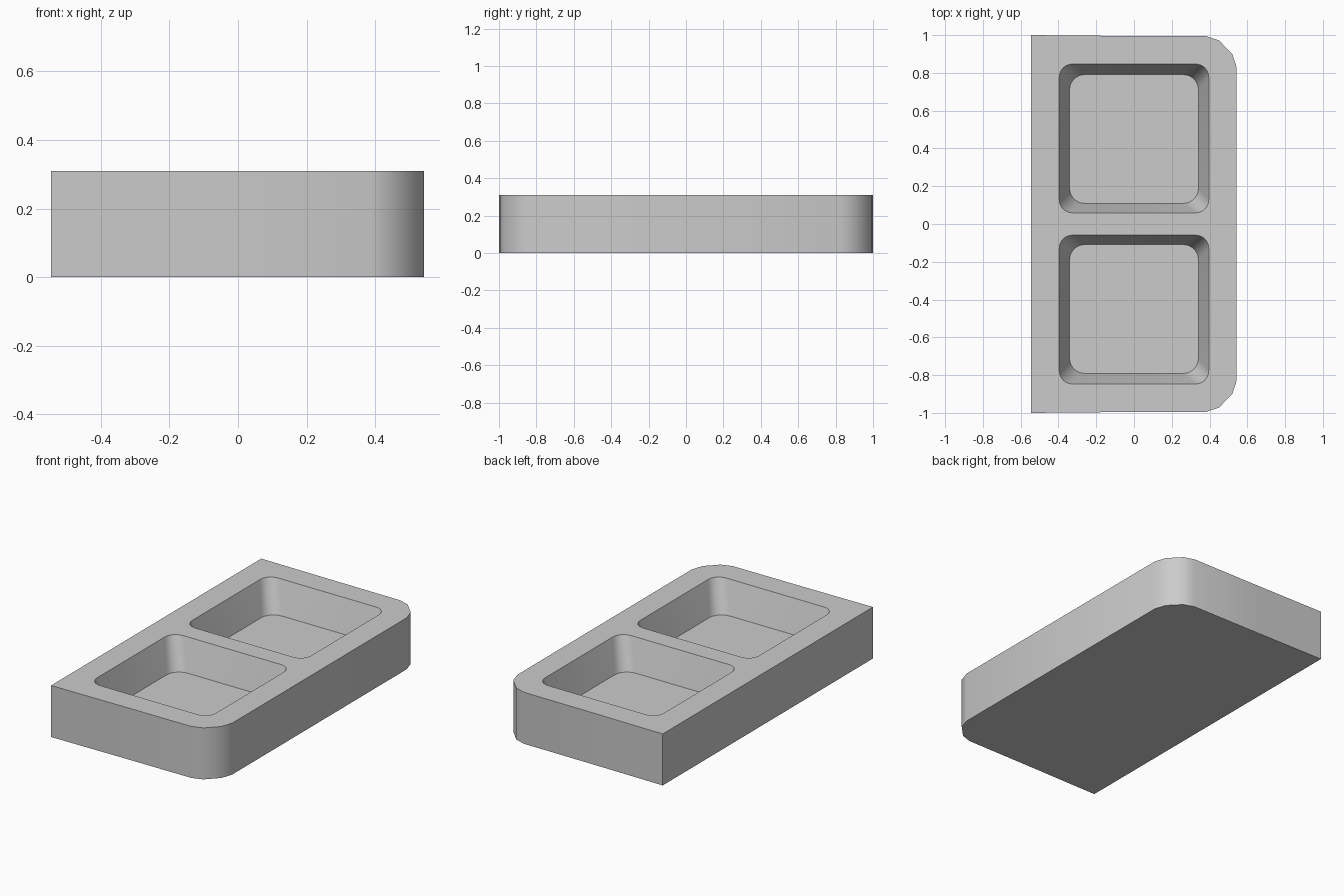
import bpy, bmesh, math

if "Cube" in bpy.data.objects:
    bpy.data.objects.remove(bpy.data.objects["Cube"])

H, FLOOR = 0.31, 0.12

grey = bpy.data.materials.new("plain grey")
grey.diffuse_color = (0.6, 0.6, 0.6, 1)
grey.use_nodes = True
grey.node_tree.nodes["Principled BSDF"].inputs["Base Color"].default_value = grey.diffuse_color


def rounded_rect(cx, cy, hx, hy, r, n=6):
    """Counter-clockwise rounded rectangle outline."""
    pts = []
    for i, (sx, sy) in enumerate([(1, 1), (-1, 1), (-1, -1), (1, -1)]):
        for k in range(n + 1):
            a = math.pi / 2 * (i + k / n)
            pts.append((cx + sx * (hx - r) + r * math.cos(a),
                        cy + sy * (hy - r) + r * math.sin(a)))
    return pts


def ring(bm, pts, z):
    verts = [bm.verts.new((x, y, z)) for x, y in pts]
    edges = [bm.edges.new((verts[i - 1], verts[i])) for i in range(len(verts))]
    return verts, edges


def bridge(bm, a, b):
    for i in range(len(a)):
        bm.faces.new((a[i - 1], a[i], b[i], b[i - 1]))


bm = bmesh.new()

# Outer body: square corners on the left, rounded on the right
half = [(0.543, 0.83), (0.52, 0.90), (0.45, 0.972), (0.385, 0.994), (-0.11, 0.996), (-0.545, 1.0)]
outline = half + [(x, -y) for x, y in reversed(half)]
bottom, _ = ring(bm, outline, 0)
top, rim_edges = ring(bm, outline, H)
bridge(bm, bottom, top)
bm.faces.new(bottom)

# Two tapered pockets
for s in (1, -1):
    rim, edges = ring(bm, rounded_rect(0, s * 0.453, 0.396, 0.394, 0.07), H)
    base, _ = ring(bm, rounded_rect(0, s * 0.45, 0.341, 0.341, 0.08), FLOOR)
    bridge(bm, rim, base)
    bm.faces.new(base)
    rim_edges += edges

# Top surface around the pockets
bmesh.ops.triangle_fill(bm, edges=rim_edges, use_beauty=True, use_dissolve=False)
bmesh.ops.recalc_face_normals(bm, faces=bm.faces)

mesh = bpy.data.meshes.new("tray")
bm.to_mesh(mesh)
bm.free()
mesh.materials.append(grey)
tray = bpy.data.objects.new("two_pocket_tray", mesh)
bpy.context.collection.objects.link(tray)
bpy.context.view_layer.objects.active = tray
tray.select_set(True)
bpy.ops.object.shade_smooth_by_angle(angle=math.radians(40))
